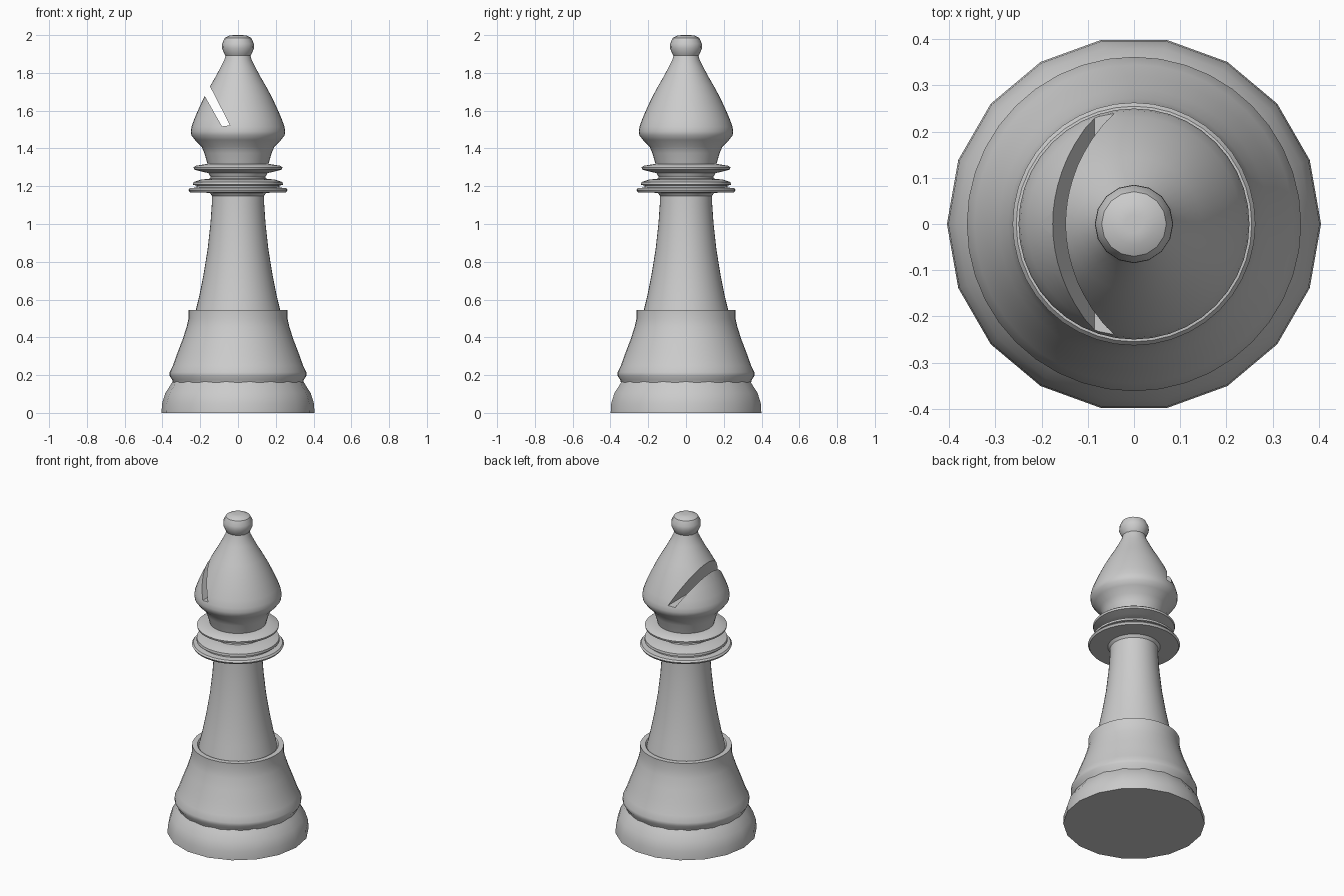
import bpy, bmesh, math
from mathutils import Vector

if "Cube" in bpy.data.objects:
    bpy.data.objects.remove(bpy.data.objects["Cube"], do_unlink=True)

grey = bpy.data.materials.new("plain grey")
grey.use_nodes = True
COLOR = (0.6, 0.6, 0.6, 1)
grey.diffuse_color = COLOR
grey.node_tree.nodes["Principled BSDF"].inputs["Base Color"].default_value = COLOR


def add_object(name, bm):
    bmesh.ops.recalc_face_normals(bm, faces=bm.faces)
    mesh = bpy.data.meshes.new(name)
    bm.to_mesh(mesh)
    bm.free()
    mesh.materials.append(grey)
    obj = bpy.data.objects.new(name, mesh)
    bpy.context.collection.objects.link(obj)
    return obj


def shade(obj, angle=35):
    bpy.ops.object.select_all(action='DESELECT')
    obj.select_set(True)
    bpy.context.view_layer.objects.active = obj
    bpy.ops.object.shade_smooth_by_angle(angle=math.radians(angle))


def lathe(name, profile, sides=40):
    """Turn a (radius, height) profile around z and cap both ends."""
    bm = bmesh.new()
    rings = []
    for r, z in profile:
        rings.append([bm.verts.new((r * math.cos(a), r * math.sin(a), z))
                      for a in (2 * math.pi * i / sides for i in range(sides))])
    for low, high in zip(rings, rings[1:]):
        for i in range(sides):
            j = (i + 1) % sides
            bm.faces.new((low[i], low[j], high[j], high[i]))
    bm.faces.new(rings[0])
    bm.faces.new(rings[-1])
    obj = add_object(name, bm)
    shade(obj)
    return obj


# Coarse foot, then the flared base with its flat rim
lathe("foot", [(0.405, 0), (0.402, 0.05), (0.385, 0.105), (0.362, 0.14),
               (0.347, 0.165), (0.335, 0.18)], 18)
lathe("base", [(0.34, 0.14), (0.348, 0.175), (0.362, 0.195), (0.362, 0.215),
               (0.345, 0.25), (0.32, 0.32), (0.293, 0.39), (0.272, 0.455),
               (0.262, 0.50), (0.262, 0.545), (0.232, 0.545), (0.22, 0.53)])

# Tapering column
lathe("column", [(0.228, 0.52), (0.222, 0.55), (0.205, 0.62), (0.183, 0.73),
                 (0.161, 0.865), (0.146, 1.0), (0.139, 1.1), (0.137, 1.17)])

# Stacked collar discs around a narrow neck
lathe("lower_collar", [(0.13, 1.14), (0.15, 1.165), (0.255, 1.168), (0.263, 1.18),
                       (0.255, 1.19), (0.22, 1.193), (0.22, 1.203), (0.238, 1.208),
                       (0.236, 1.222), (0.195, 1.235), (0.15, 1.24)])
lathe("neck", [(0.15, 1.23), (0.145, 1.25), (0.16, 1.275), (0.165, 1.30)])
lathe("upper_collar", [(0.15, 1.268), (0.19, 1.277), (0.232, 1.288),
                       (0.235, 1.30), (0.225, 1.308), (0.165, 1.318)])

# Teardrop head
head = lathe("head", [(0.155, 1.30), (0.165, 1.33), (0.178, 1.375), (0.193, 1.41),
                      (0.228, 1.445), (0.247, 1.47), (0.25, 1.49), (0.246, 1.515),
                      (0.232, 1.555), (0.206, 1.615), (0.177, 1.676), (0.145, 1.735),
                      (0.12, 1.777), (0.092, 1.83), (0.072, 1.87), (0.062, 1.91)])

# Slanted wedge slot sawn through the -x side of the head
inner_low, outer_low = Vector((-0.085, 1.517)), Vector((-0.175, 1.676))
inner_high, outer_high = Vector((-0.042, 1.522)), Vector((-0.149, 1.73))
section = [inner_low, inner_low.lerp(outer_low, 2),
           inner_high.lerp(outer_high, 2), inner_high]
bm = bmesh.new()
face = bm.faces.new([bm.verts.new((p.x, -0.4, p.y)) for p in section])
side = bmesh.ops.extrude_face_region(bm, geom=[face])["geom"]
bmesh.ops.translate(bm, vec=(0, 0.8, 0),
                    verts=[g for g in side if isinstance(g, bmesh.types.BMVert)])
cutter = add_object("slot_cutter", bm)
cutter.hide_render = True
slot = head.modifiers.new("slot", 'BOOLEAN')
slot.operation = 'DIFFERENCE'
slot.solver = 'EXACT'
slot.object = cutter
bpy.context.view_layer.objects.active = head
while head.modifiers[0] != slot:
    bpy.ops.object.modifier_move_up(modifier="slot")
bpy.ops.object.modifier_apply(modifier="slot")
bpy.data.objects.remove(cutter, do_unlink=True)
shade(head)

# Small finial knob
lathe("finial", [(0.062, 1.885), (0.072, 1.90), (0.085, 1.93), (0.084, 1.955),
                 (0.07, 1.985), (0.045, 1.998), (0.02, 2.0)], 16)
